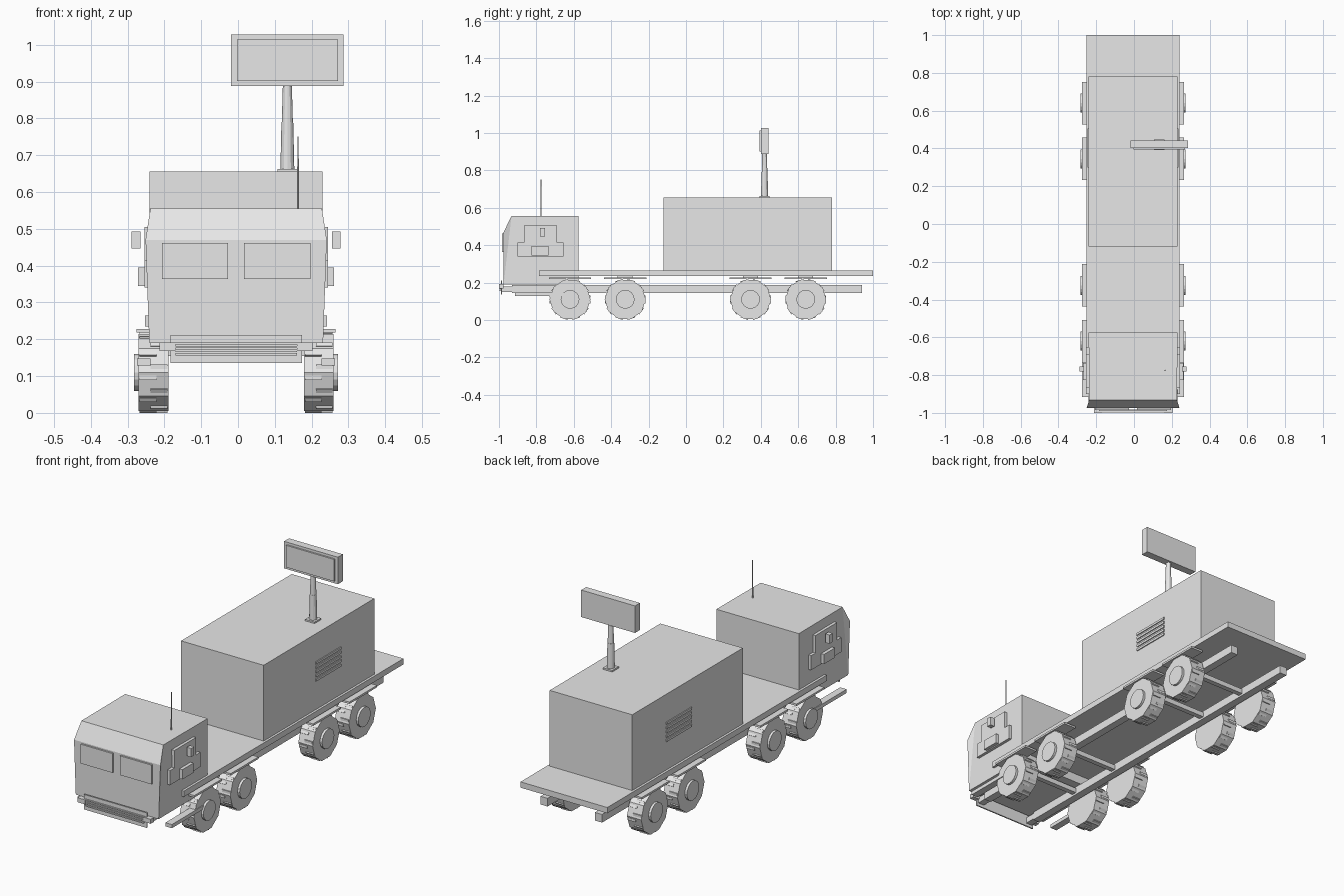
import bpy, bmesh, math
from mathutils import Matrix, Vector

if "Cube" in bpy.data.objects:
    bpy.data.objects.remove(bpy.data.objects["Cube"])

grey = bpy.data.materials.new("plain_grey")
grey.use_nodes = True
grey.diffuse_color = (0.8, 0.8, 0.8, 1)
grey.node_tree.nodes["Principled BSDF"].inputs["Base Color"].default_value = (0.8, 0.8, 0.8, 1)

MID = -0.005  # centre line of the truck body


def finish(name, bm):
    bmesh.ops.recalc_face_normals(bm, faces=bm.faces)
    mesh = bpy.data.meshes.new(name)
    bm.to_mesh(mesh)
    bm.free()
    mesh.materials.append(grey)
    obj = bpy.data.objects.new(name, mesh)
    bpy.context.scene.collection.objects.link(obj)


def box(name, x, y, z):
    bm = bmesh.new()
    size = Matrix.Diagonal((x[1] - x[0], y[1] - y[0], z[1] - z[0], 1))
    mid = Vector((sum(x), sum(y), sum(z))) / 2
    bmesh.ops.create_cube(bm, size=1, matrix=Matrix.Translation(mid) @ size)
    finish(name, bm)


def wide(name, half, y, z):
    box(name, (MID - half, MID + half), y, z)


def pair(name, x, y, z):
    """A box on each side of the centre line."""
    for side, s in (("left", 1), ("right", -1)):
        box(side + "_" + name, sorted((MID + s * x[0], MID + s * x[1])), y, z)


def rod(name, x, y, z, r1, r2, sides):
    bm = bmesh.new()
    bmesh.ops.create_cone(bm, cap_ends=True, segments=sides, radius1=r1, radius2=r2,
                          depth=z[1] - z[0], matrix=Matrix.Translation((x, y, sum(z) / 2)))
    finish(name, bm)


# Cab: side profile with the brow corners pushed outwards
bm = bmesh.new()
profile = [(-0.575, 0.19, 0.235), (-0.975, 0.19, 0.236), (-0.975, 0.47, 0.246),
           (-0.933, 0.555, 0.233), (-0.575, 0.555, 0.235)]
sides = [[bm.verts.new((MID + s * w, y, z)) for y, z, w in profile] for s in (1, -1)]
for i in range(len(profile)):
    j = (i + 1) % len(profile)
    bm.faces.new((sides[0][i], sides[0][j], sides[1][j], sides[1][i]))
for ring in sides:
    bm.faces.new((ring[1], ring[2], ring[3]))
    bm.faces.new((ring[0], ring[1], ring[3], ring[4]))
finish("cab", bm)

# Cab fittings
pair("windscreen", (0.0215, 0.2015), (-0.984, -0.97), (0.363, 0.462))
pair("door_lower_panel", (0.23, 0.249), (-0.9, -0.655), (0.34, 0.415))
pair("door_upper_panel", (0.23, 0.249), (-0.865, -0.69), (0.415, 0.505))
pair("door_box", (0.24, 0.266), (-0.825, -0.735), (0.345, 0.395))
pair("mirror", (0.26, 0.284), (-0.78, -0.755), (0.447, 0.492))
rod("cab_aerial", 0.163, -0.775, (0.55, 0.75), 0.003, 0.002, 6)

# Front bumper with grille bars and lamps
wide("bumper", 0.179, (-0.99, -0.983), (0.135, 0.212))
for i in range(4):
    z = 0.156 + i * 0.01
    wide("grille_bar", 0.165, (-0.997, -0.985), (z, z + 0.006))
pair("bumper_lamp", (0.165, 0.208), (-1.0, -0.975), (0.168, 0.191))
pair("bumper_mount", (0.135, 0.17), (-0.985, -0.92), (0.15, 0.18))

# Chassis
wide("deck", 0.247, (-0.785, 1.0), (0.235, 0.265))
pair("frame_rail", (0.135, 0.175), (-0.93, 0.94), (0.145, 0.187))
pair("side_step", (0.232, 0.269), (-0.915, -0.6), (0.129, 0.148))


# Wheels, lying along x, with raised tread lugs
def wheel(name, s, y):
    radius, count = 0.11, 10
    centre = Vector((MID + s * 0.2245, y, 0.11))
    bm = bmesh.new()
    turn = Matrix.Rotation(math.pi / 2, 4, "Y")
    bmesh.ops.create_cone(bm, cap_ends=True, segments=count, radius1=radius, radius2=radius,
                          depth=0.081, matrix=Matrix.Translation(centre) @ turn)
    apothem = radius * math.cos(math.pi / count)
    for i in range(count * 2):
        angle = math.tau * (i // 2 + 0.5) / count
        shift = (-1) ** i * 0.015
        spot = (Matrix.Translation(centre) @ Matrix.Rotation(angle, 4, "X")
                @ Matrix.Translation((shift, shift, apothem)))
        bmesh.ops.create_cube(bm, size=1, matrix=spot @ Matrix.Diagonal((0.045, 0.012, 0.008, 1)))
    finish(name, bm)
    bm = bmesh.new()
    hub = Matrix.Translation((MID + s * 0.268, y, 0.11)) @ turn
    bmesh.ops.create_cone(bm, cap_ends=True, segments=16, radius1=0.05, radius2=0.05,
                          depth=0.018, matrix=hub)
    finish(name + "_hub", bm)


for y in (-0.62, -0.325, 0.345, 0.64):
    wheel("left_wheel", 1, y)
    wheel("right_wheel", -1, y)
    pair("mudguard", (0.2, 0.27), (y - 0.113, y + 0.113), (0.218, 0.228))
    pair("mudguard_bracket", (0.2, 0.235), (y - 0.04, y + 0.04), (0.226, 0.237))
    wide("cross_member", 0.19, (y - 0.013, y + 0.013), (0.155, 0.18))

# Equipment shelter with louvres on both sides
wide("shelter", 0.235, (-0.12, 0.78), (0.265, 0.655))
for i in range(5):
    z = 0.412 + i * 0.022
    pair("louvre", (0.23, 0.24), (0.3, 0.505), (z, z + 0.012))

# Mast and flat radar panel
box("mast_base", (0.107, 0.161), (0.393, 0.447), (0.65, 0.663))
rod("mast_lower", 0.134, 0.42, (0.66, 0.79), 0.019, 0.016, 12)
rod("mast_upper", 0.134, 0.42, (0.79, 0.9), 0.015, 0.012, 12)
box("radar_panel", (-0.019, 0.287), (0.402, 0.442), (0.888, 1.027))
box("radar_face", (-0.003, 0.271), (0.394, 0.404), (0.901, 1.014))
